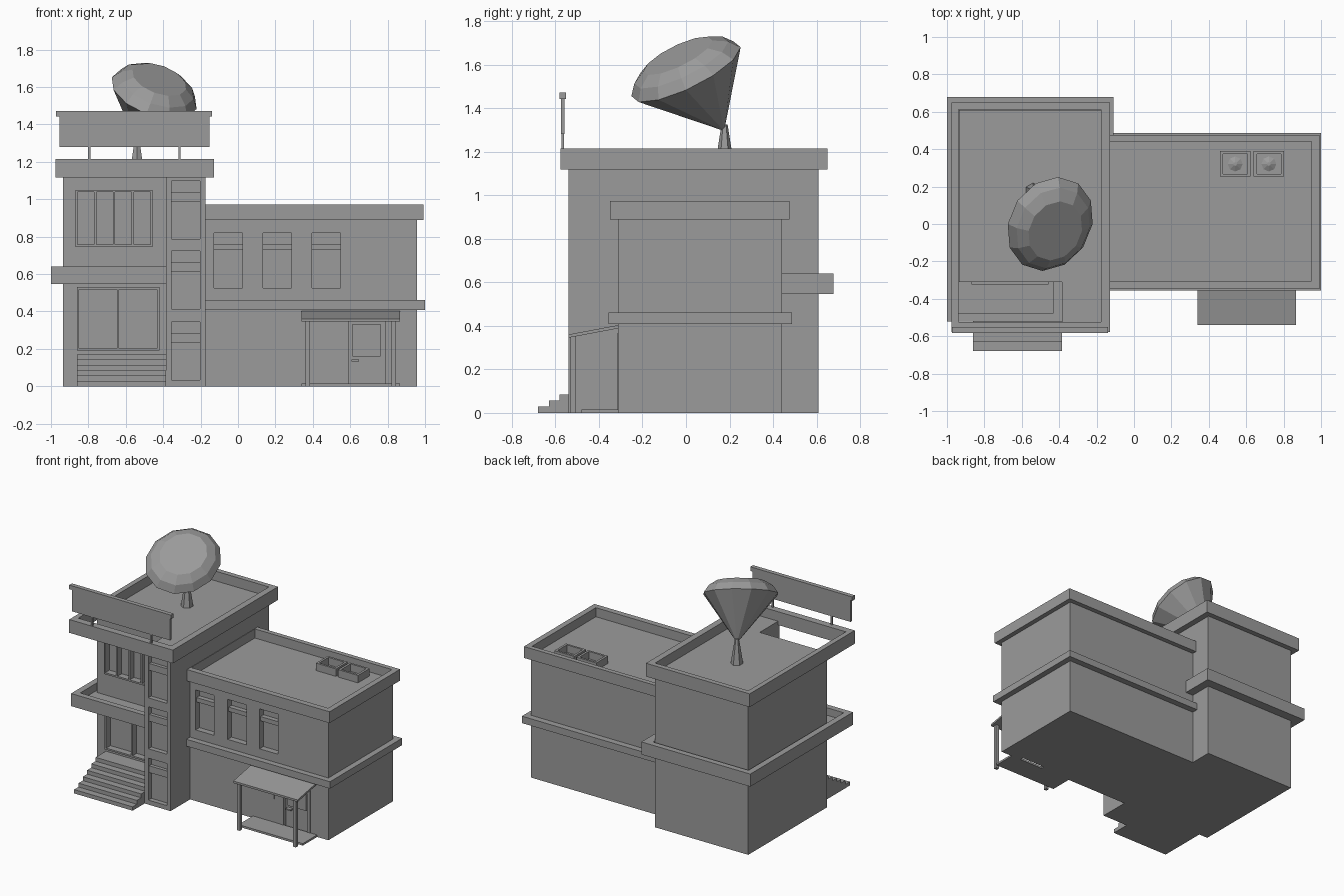
import bpy, bmesh, math
from mathutils import Vector

if "Cube" in bpy.data.objects:
    bpy.data.objects.remove(bpy.data.objects["Cube"])

grey = bpy.data.materials.new("dark_grey")
grey.diffuse_color = (0.33, 0.33, 0.33, 1)
grey.use_nodes = True
grey.node_tree.nodes["Principled BSDF"].inputs["Base Color"].default_value = grey.diffuse_color


def finish(name, bm):
    bmesh.ops.recalc_face_normals(bm, faces=bm.faces)
    me = bpy.data.meshes.new(name)
    bm.to_mesh(me)
    bm.free()
    me.materials.append(grey)
    ob = bpy.data.objects.new(name, me)
    bpy.context.collection.objects.link(ob)
    return ob


def prism_into(bm, pts, d):
    """Extrude a closed outline of 3D points along vector d."""
    a = [bm.verts.new(p) for p in pts]
    b = [bm.verts.new(Vector(p) + Vector(d)) for p in pts]
    bm.faces.new(a)
    bm.faces.new(b[::-1])
    for i in range(len(a)):
        j = (i + 1) % len(a)
        bm.faces.new((a[i], b[i], b[j], a[j]))


def prism(name, pts, d):
    bm = bmesh.new()
    prism_into(bm, pts, d)
    return finish(name, bm)


def boxes(name, items):
    """One object from boxes given as x0, x1, y0, y1, z0, z1."""
    bm = bmesh.new()
    for x0, x1, y0, y1, z0, z1 in items:
        prism_into(bm, [(x0, y0, z0), (x1, y0, z0), (x1, y1, z0), (x0, y1, z0)], (0, 0, z1 - z0))
    return finish(name, bm)


def ring(name, outer, inner, z0, z1):
    """Rectangular rim; outer and inner are x0, x1, y0, y1."""
    bm = bmesh.new()
    loops = []
    for (x0, x1, y0, y1), z in ((outer, z0), (outer, z1), (inner, z1), (inner, z0)):
        loops.append([bm.verts.new((x, y, z)) for x, y in ((x0, y0), (x1, y0), (x1, y1), (x0, y1))])
    for k in range(4):
        a, b = loops[k], loops[(k + 1) % 4]
        for i in range(4):
            j = (i + 1) % 4
            bm.faces.new((a[i], a[j], b[j], b[i]))
    return finish(name, bm)


def frustum(name, x, y, z0, z1, r0, r1, n):
    bm = bmesh.new()
    bmesh.ops.create_cone(bm, cap_ends=True, segments=n, radius1=r0, radius2=r1, depth=z1 - z0)
    bmesh.ops.translate(bm, verts=bm.verts, vec=(x, y, (z0 + z1) / 2))
    return finish(name, bm)


def cut(body, holes):
    cutter = boxes("cutter", holes)
    cutter.hide_render = True
    mod = body.modifiers.new("window_holes", 'BOOLEAN')
    mod.operation, mod.solver, mod.object = 'DIFFERENCE', 'EXACT', cutter
    bpy.context.view_layer.objects.active = body
    bpy.ops.object.modifier_apply(modifier=mod.name)
    bpy.data.objects.remove(cutter)


def window(name, holes, x0, x1, z0, z1, y, panes=1, transom=None, t=0.012, deep=0.035):
    """Front-facing window: records a wall recess and adds a frame in it."""
    holes.append((x0, x1, y - 0.05, y + deep, z0, z1))
    f, b = y - 0.014, y + deep + 0.005
    if transom:
        parts = [(x0, x1, y + 0.01, b, z1 - transom[1], z1 - transom[0])]
    else:
        parts = [(x0, x1, f, b, z0, z0 + t), (x0, x1, f, b, z1 - t, z1)]
        w = (x1 - x0 - t) / panes
        for i in range(panes + 1):
            parts.append((x0 + i * w, x0 + i * w + t, f, b, z0 + t, z1 - t))
    boxes(name, parts)


# tower with a recessed front left corner
tower = prism("tower_walls", [(-0.935, -0.31, 0), (-0.385, -0.31, 0), (-0.385, -0.54, 0),
                              (-0.173, -0.54, 0), (-0.173, 0.609, 0), (-0.935, 0.609, 0)], (0, 0, 1.145))
holes = []
window("tower_upper_window", holes, -0.87, -0.457, 0.745, 1.05, -0.31, panes=4)
window("tower_lower_window", holes, -0.862, -0.42, 0.19, 0.53, -0.31, panes=2)
for i, z in enumerate((0.033, 0.412, 0.788)):
    window(f"pillar_window_{i + 1}", holes, -0.355, -0.203, z, z + 0.31, -0.54, transom=(0.06, 0.11))
cut(tower, holes)
ring("tower_parapet", (-0.975, -0.128, -0.577, 0.65), (-0.938, -0.176, -0.525, 0.612), 1.117, 1.215)

# balcony and ledge wrapping round the left and back of the tower
boxes("balcony_floor", [(-0.97, -0.385, -0.5, -0.3, 0.547, 0.585),
                        (-0.97, -0.93, -0.3, 0.65, 0.547, 0.585),
                        (-0.93, -0.14, 0.6, 0.65, 0.547, 0.585)])
boxes("balcony_rim", [(-1, -0.385, -0.52, -0.477, 0.547, 0.64),
                      (-0.43, -0.385, -0.477, -0.3, 0.547, 0.64),
                      (-1, -0.955, -0.477, 0.635, 0.547, 0.64),
                      (-1, -0.11, 0.635, 0.678, 0.547, 0.64),
                      (-0.175, -0.11, 0.3, 0.635, 0.547, 0.64)])

# entrance steps, one stepped profile
profile = [(-0.862, -0.31, 0), (-0.862, -0.68, 0)]
for i in range(6):
    y, z = -0.68 + 0.05 * i, 0.0285 * (i + 1)
    profile += [(-0.862, y, z), (-0.862, y + 0.05 if i < 5 else -0.31, z)]
prism("entrance_steps", profile, (0.477, 0, 0))

# low wing
wing = boxes("wing_walls", [(-0.18, 0.957, -0.312, 0.44, 0, 0.905)])
holes = [(0.592, 0.785, -0.4, -0.285, -0.1, 0.345)]
for i, x in enumerate((-0.128, 0.134, 0.395)):
    window(f"wing_window_{i + 1}", holes, x, x + 0.152, 0.525, 0.82, -0.312, transom=(0.06, 0.092), deep=0.045)
cut(wing, holes)
ring("wing_parapet", (-0.177, 0.992, -0.348, 0.475), (-0.17, 0.95, -0.305, 0.44), 0.888, 0.972)
ring("wing_ledge", (-0.177, 1.0, -0.355, 0.487), (-0.17, 0.95, -0.305, 0.43), 0.409, 0.46)

# side door with frame, glass, handle and wall panel
boxes("door_frame", [(0.567, 0.592, -0.316, -0.28, 0, 0.345), (0.785, 0.81, -0.316, -0.28, 0, 0.345),
                     (0.567, 0.81, -0.316, -0.28, 0.345, 0.365)])
boxes("door_glass", [(0.613, 0.763, -0.299, -0.28, 0.16, 0.333)])
boxes("door_handle", [(0.607, 0.648, -0.312, -0.28, 0.132, 0.142)])
boxes("wall_panel", [(0.427, 0.517, -0.318, -0.3, 0.19, 0.333)])

# porch
prism("porch_roof", [(0.34, -0.312, 0.388), (0.34, -0.54, 0.345), (0.34, -0.54, 0.36),
                     (0.34, -0.312, 0.403)], (0.525, 0, 0))
boxes("porch_posts", [(x, x + 0.024, -0.53, -0.507, 0, 0.355) for x in (0.362, 0.82)])
boxes("porch_floor", [(0.34, 0.865, -0.48, -0.31, 0, 0.015)])

# roof vents with low fan hubs
for i, x in enumerate((0.46, 0.64)):
    ring(f"vent_box_{i + 1}", (x, x + 0.163, 0.253, 0.39), (x + 0.017, x + 0.146, 0.268, 0.375), 0.905, 0.96)
    frustum(f"vent_fan_{i + 1}", x + 0.081, 0.321, 0.9, 0.92, 0.05, 0.01, 8)

# rooftop billboard, left blank
boxes("billboard_panel", [(-0.955, -0.152, -0.575, -0.557, 1.28, 1.45)])
boxes("billboard_cap", [(-0.972, -0.14, -0.582, -0.55, 1.442, 1.472)])
boxes("billboard_posts", [(x - 0.006, x + 0.006, -0.572, -0.56, 1.2, 1.285) for x in (-0.795, -0.313)])

# faceted dish: tilted cone closed by a shallow faceted dome
frustum("dish_pedestal", -0.54, 0.177, 1.14, 1.325, 0.043, 0.014, 6)
n = Vector((0.315, -0.43, 0.845)).normalized()
u = Vector((0, 1, 0)).cross(n).normalized()
v = n.cross(u)
center = Vector((-0.448, 0.0, 1.567))
bm = bmesh.new()
N = 12
loops = []
for s, h in ((1, 0), (0.86, 0.05), (0.63, 0.086)):
    loops.append([bm.verts.new(center + n * h + s * (u * 0.242 * math.cos(2 * math.pi * k / N)
                                                     + v * 0.278 * math.sin(2 * math.pi * k / N)))
                  for k in range(N)])
apex = bm.verts.new((-0.54, 0.175, 1.295))
for k in range(N):
    j = (k + 1) % N
    bm.faces.new((apex, loops[0][j], loops[0][k]))
    for a, b in zip(loops, loops[1:]):
        bm.faces.new((a[k], a[j], b[j], b[k]))
bm.faces.new(loops[-1])
finish("dish", bm)
